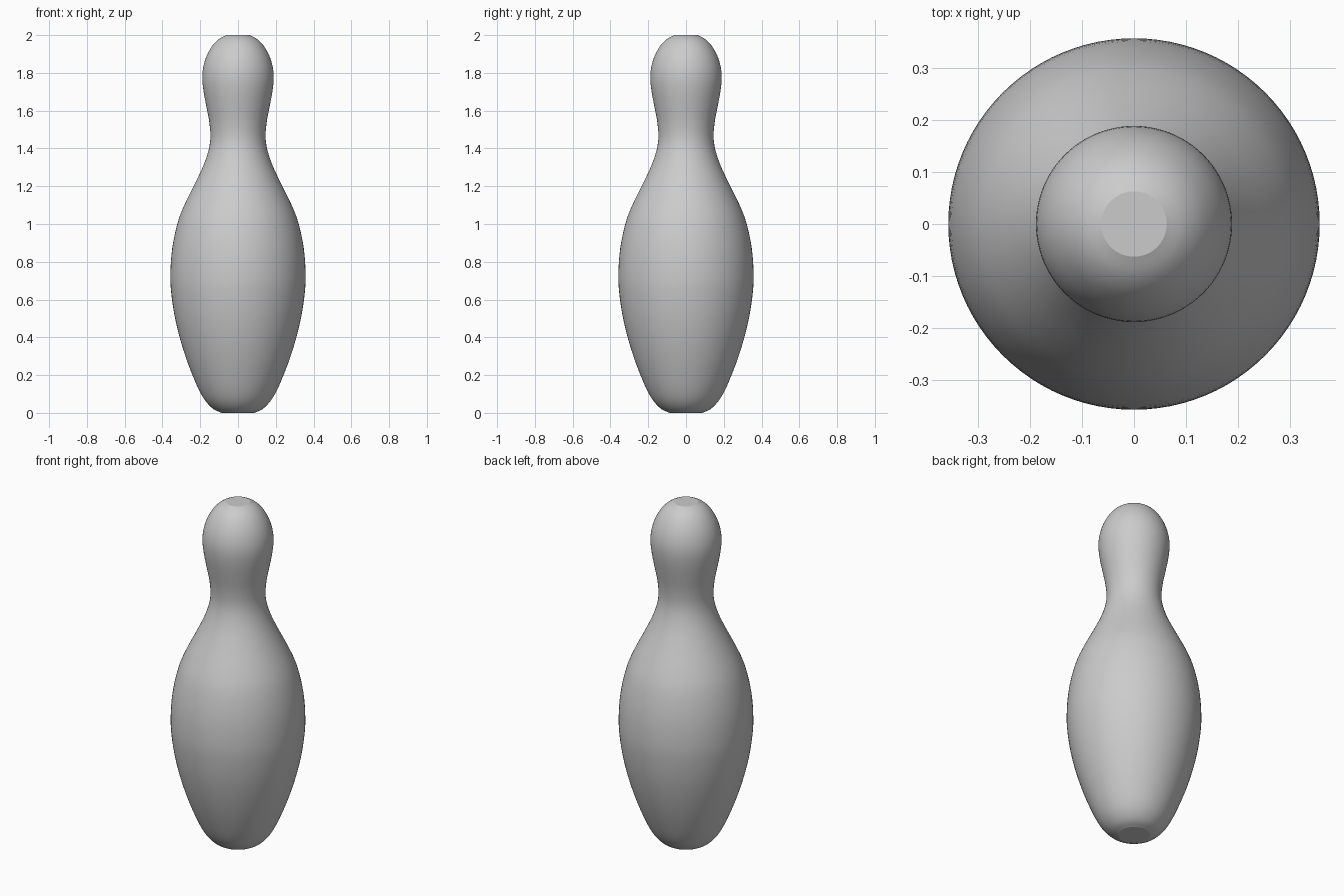
import bpy, bmesh, math
from mathutils import Vector

if "Cube" in bpy.data.objects:
    bpy.data.objects.remove(bpy.data.objects["Cube"])

# Silhouette as (radius, height), base to crown
PROFILE = [(0.085, 0.0), (0.127, 0.018), (0.17, 0.06), (0.206, 0.12),
           (0.241, 0.2), (0.275, 0.29), (0.309, 0.4), (0.337, 0.52),
           (0.354, 0.64), (0.358, 0.73), (0.352, 0.84), (0.336, 0.94),
           (0.309, 1.04), (0.27, 1.13), (0.225, 1.22), (0.183, 1.31),
           (0.156, 1.39), (0.146, 1.46), (0.152, 1.54), (0.167, 1.62),
           (0.182, 1.70), (0.189, 1.77), (0.184, 1.83), (0.166, 1.89),
           (0.135, 1.945), (0.1, 1.98), (0.063, 2.0)]
SIDES, STEPS = 96, 3


def smooth_curve(points, steps):
    """Catmull-Rom spline through the points, with extrapolated ends."""
    p = [Vector(q) for q in points]
    p = [2 * p[0] - p[1]] + p + [2 * p[-1] - p[-2]]
    out = []
    for a, b, c, d in zip(p, p[1:], p[2:], p[3:]):
        for i in range(steps):
            t = i / steps
            out.append(0.5 * (2 * b + (c - a) * t + (2 * a - 5 * b + 4 * c - d) * t**2
                              + (3 * b - a - 3 * c + d) * t**3))
    return out + [p[-2]]


# Lathe the pin body
bm = bmesh.new()
rings = []
for r, z in smooth_curve(PROFILE, STEPS):
    rings.append([bm.verts.new((r * math.cos(2 * math.pi * i / SIDES),
                                r * math.sin(2 * math.pi * i / SIDES), max(0, min(2, z))))
                  for i in range(SIDES)])
for low, high in zip(rings, rings[1:]):
    for i in range(SIDES):
        j = (i + 1) % SIDES
        bm.faces.new((low[i], low[j], high[j], high[i])).smooth = True

# Flat base and crown, with crisp rims
for ring in (rings[0][::-1], rings[-1]):
    cap = bm.faces.new(ring)
    cap.smooth = False
    for e in cap.edges:
        e.smooth = False

mesh = bpy.data.meshes.new("pin_body")
bm.to_mesh(mesh)
bm.free()
bpy.context.collection.objects.link(bpy.data.objects.new("pin_body", mesh))
